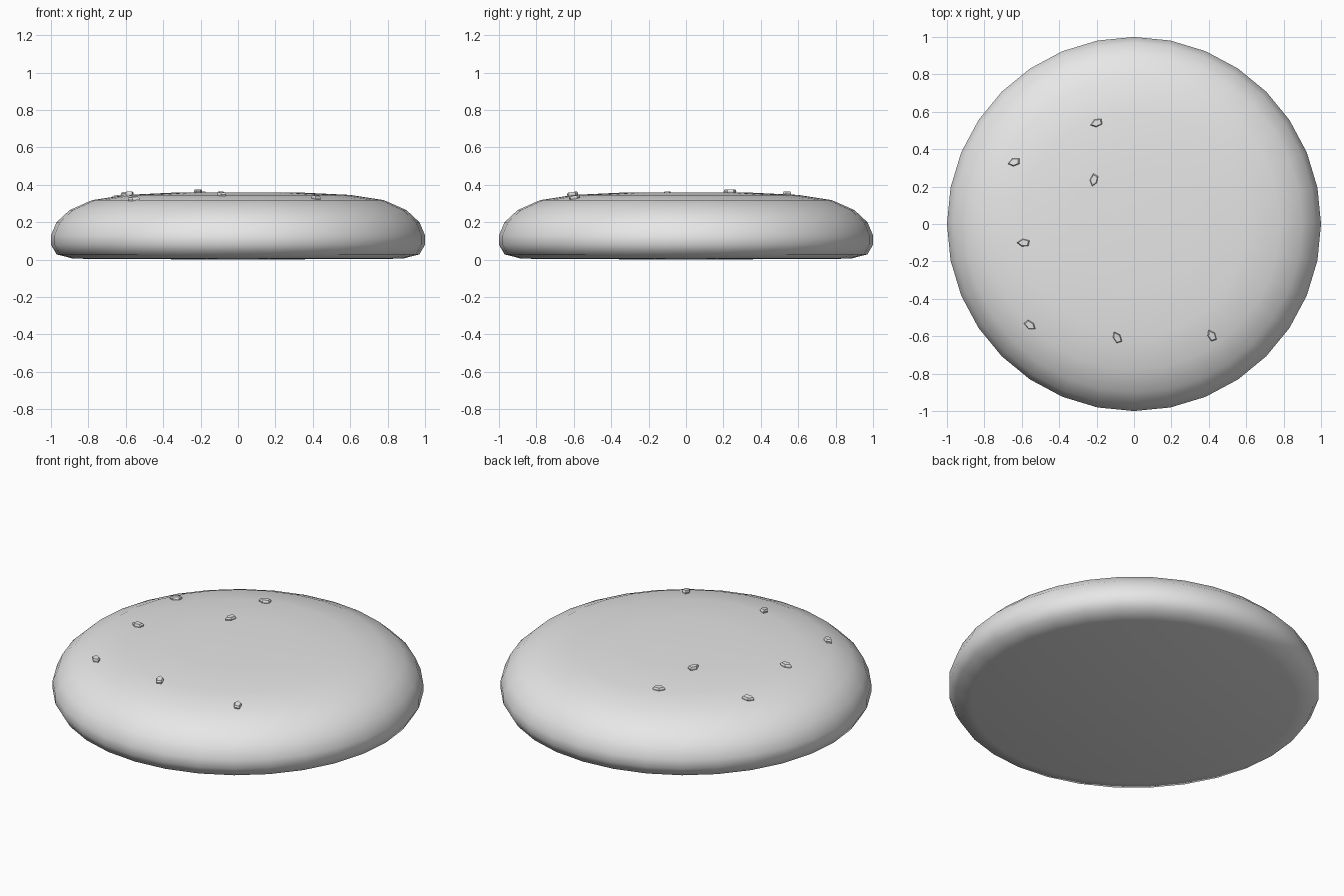
import bpy, bmesh, math
from mathutils import Matrix, Vector

if "Cube" in bpy.data.objects:
    bpy.data.objects.remove(bpy.data.objects["Cube"])

# Single pale grey material
grey = bpy.data.materials.new("pale_grey")
grey.use_nodes = True
COLOUR = (0.8, 0.8, 0.8, 1)
grey.diffuse_color = COLOUR
grey.node_tree.nodes["Principled BSDF"].inputs["Base Color"].default_value = COLOUR

# Half profile of the bun: radius, height
PROFILE = [(0, 0), (0.88, 0.005), (0.97, 0.028), (1, 0.08), (1, 0.13), (0.97, 0.2),
           (0.9, 0.265), (0.78, 0.318), (0.6, 0.346), (0.33, 0.359), (0, 0.36)]


def finish(bm, name, smooth):
    bmesh.ops.recalc_face_normals(bm, faces=bm.faces)
    mesh = bpy.data.meshes.new(name)
    bm.to_mesh(mesh)
    bm.free()
    mesh.materials.append(grey)
    for poly in mesh.polygons:
        poly.use_smooth = smooth
    obj = bpy.data.objects.new(name, mesh)
    bpy.context.collection.objects.link(obj)
    return obj


# Bun body, lathed around z
bm = bmesh.new()
verts = [bm.verts.new((r, 0, z)) for r, z in PROFILE]
edges = [bm.edges.new(pair) for pair in zip(verts, verts[1:])]
bmesh.ops.spin(bm, geom=verts + edges, cent=(0, 0, 0), axis=(0, 0, 1),
               angle=math.tau, steps=32, use_merge=True)
bmesh.ops.remove_doubles(bm, verts=bm.verts, dist=0.0005)
finish(bm, "bun", True)


def surface(radius):
    """Height and slope of the upper crust at a radius."""
    top = PROFILE[5:]
    for (r1, z1), (r0, z0) in zip(top, top[1:]):
        if r0 <= radius <= r1:
            slope = (z1 - z0) / (r1 - r0)
            return z0 + slope * (radius - r0), slope


# Seeds: x, y, heading of the pointed end in degrees
SEEDS = [(-0.2, 0.54, 200), (-0.64, 0.33, 195), (-0.215, 0.235, 255), (-0.59, -0.1, 180),
         (-0.555, -0.54, 325), (-0.09, -0.605, 120), (0.415, -0.595, 120)]
OUTLINE = [(0.035, 0), (0.01, 0.02), (-0.026, 0.017), (-0.032, -0.012), (0.005, -0.021)]

for i, (x, y, heading) in enumerate(SEEDS):
    bm = bmesh.new()
    # Two full rings with a slightly narrower crown
    rings = [[bm.verts.new((px * s, py * s, z)) for px, py in OUTLINE]
             for s, z in ((0.85, -0.012), (1, 0.008), (0.8, 0.017))]
    for low, high in zip(rings, rings[1:]):
        for k in range(5):
            n = (k + 1) % 5
            bm.faces.new((low[k], low[n], high[n], high[k]))
    bm.faces.new(rings[0])
    bm.faces.new(rings[-1])
    seed = finish(bm, f"seed_{i + 1}", False)
    radius = math.hypot(x, y)
    z, slope = surface(radius)
    normal = Vector((-slope * x / radius, -slope * y / radius, 1))
    tilt = Vector((0, 0, 1)).rotation_difference(normal).to_matrix().to_4x4()
    seed.matrix_world = (Matrix.Translation((x, y, z)) @ tilt
                         @ Matrix.Rotation(math.radians(heading), 4, "Z"))
